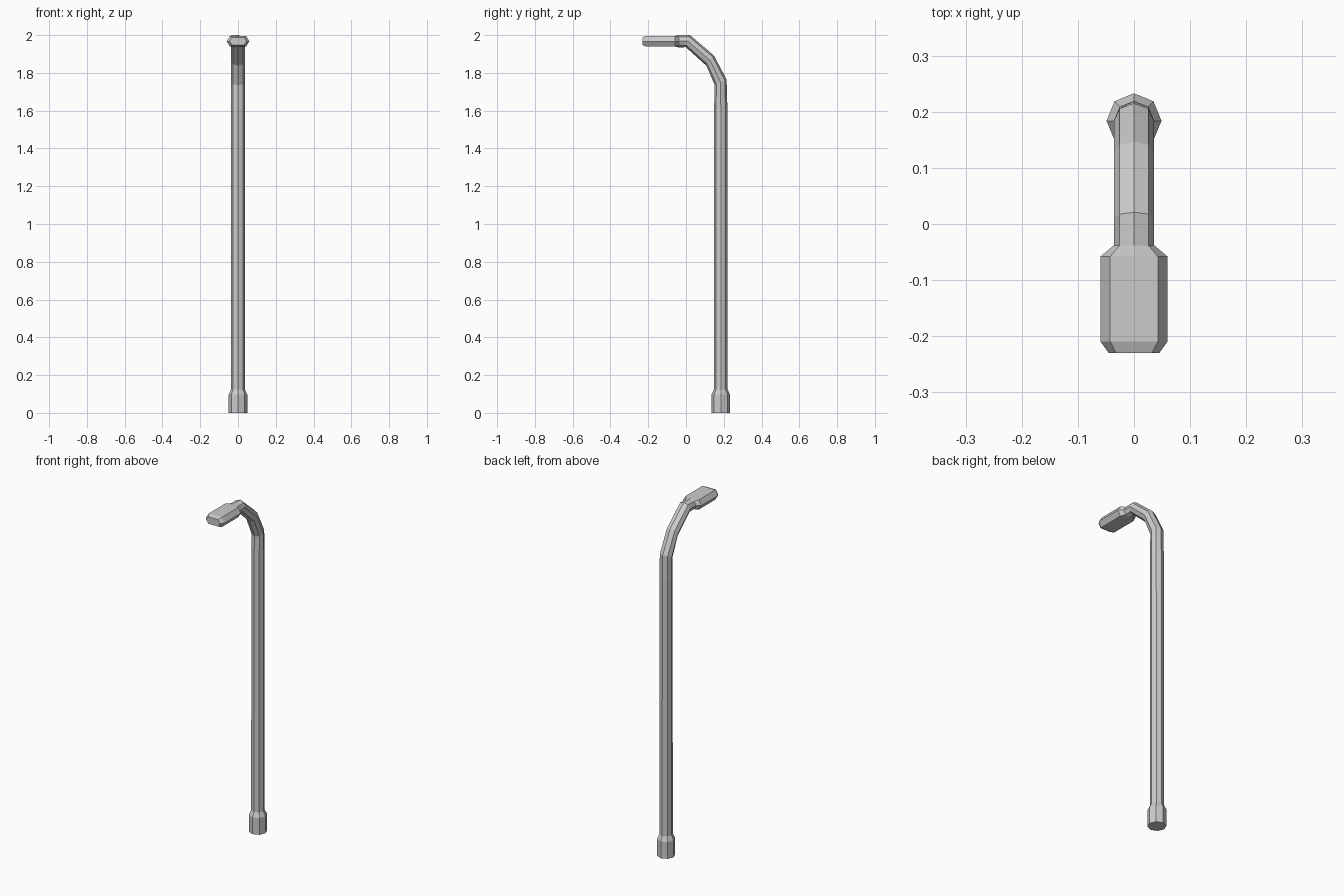
import bpy, bmesh, math
from mathutils import Vector

if "Cube" in bpy.data.objects:
    bpy.data.objects.remove(bpy.data.objects["Cube"])


def loft(name, rings, cap_start, cap_end):
    """Skin eight-sided rings: outer (y, z), inner (y, z), half width, diagonal height factor."""
    bm = bmesh.new()
    loops = []
    for oy, oz, iy, iz, w, k in rings:
        outer, inner = Vector((0, oy, oz)), Vector((0, iy, iz))
        mid, half = (outer + inner) / 2, (outer - inner) / 2
        loop = []
        for i in range(8):
            a = i * math.pi / 4
            h = math.sin(a) * (k if i % 2 else 1)
            loop.append(bm.verts.new(mid + half * h + Vector((w * math.cos(a), 0, 0))))
        loops.append(loop)
    for a, b in zip(loops, loops[1:]):
        for i in range(8):
            j = (i + 1) % 8
            bm.faces.new((a[i], a[j], b[j], b[i]))
    if cap_start:
        bm.faces.new(loops[0][::-1])
    if cap_end:
        bm.faces.new(loops[-1])
    bmesh.ops.recalc_face_normals(bm, faces=bm.faces)
    mesh = bpy.data.meshes.new(name)
    bm.to_mesh(mesh)
    bm.free()
    obj = bpy.data.objects.new(name, mesh)
    bpy.context.collection.objects.link(obj)
    return obj


FLAT = math.sqrt(2)  # diagonal corners level with the top, giving a flat top face
neck = (-0.038, 2.0, -0.038, 1.935, 0.036, 1)

# Base collar, straight post and bent arm
loft("lamp_post", [
    (0.233, 0.0, 0.135, 0.0, 0.049, 1),
    (0.233, 0.098, 0.135, 0.098, 0.049, 1),
    (0.220, 0.125, 0.148, 0.125, 0.036, 1),
    (0.219, 1.62, 0.149, 1.62, 0.036, 1),
    (0.215, 1.765, 0.152, 1.735, 0.036, 1),
    (0.147, 1.893, 0.108, 1.838, 0.036, 1),
    (0.021, 2.0, -0.001, 1.936, 0.036, 1),
    neck], True, False)

# Flattened lamp head with tapered ends
loft("lamp_head", [
    neck,
    (-0.058, 1.996, -0.058, 1.939, 0.060, FLAT),
    (-0.209, 1.996, -0.209, 1.939, 0.060, FLAT),
    (-0.230, 1.988, -0.230, 1.947, 0.045, FLAT)], False, True)
